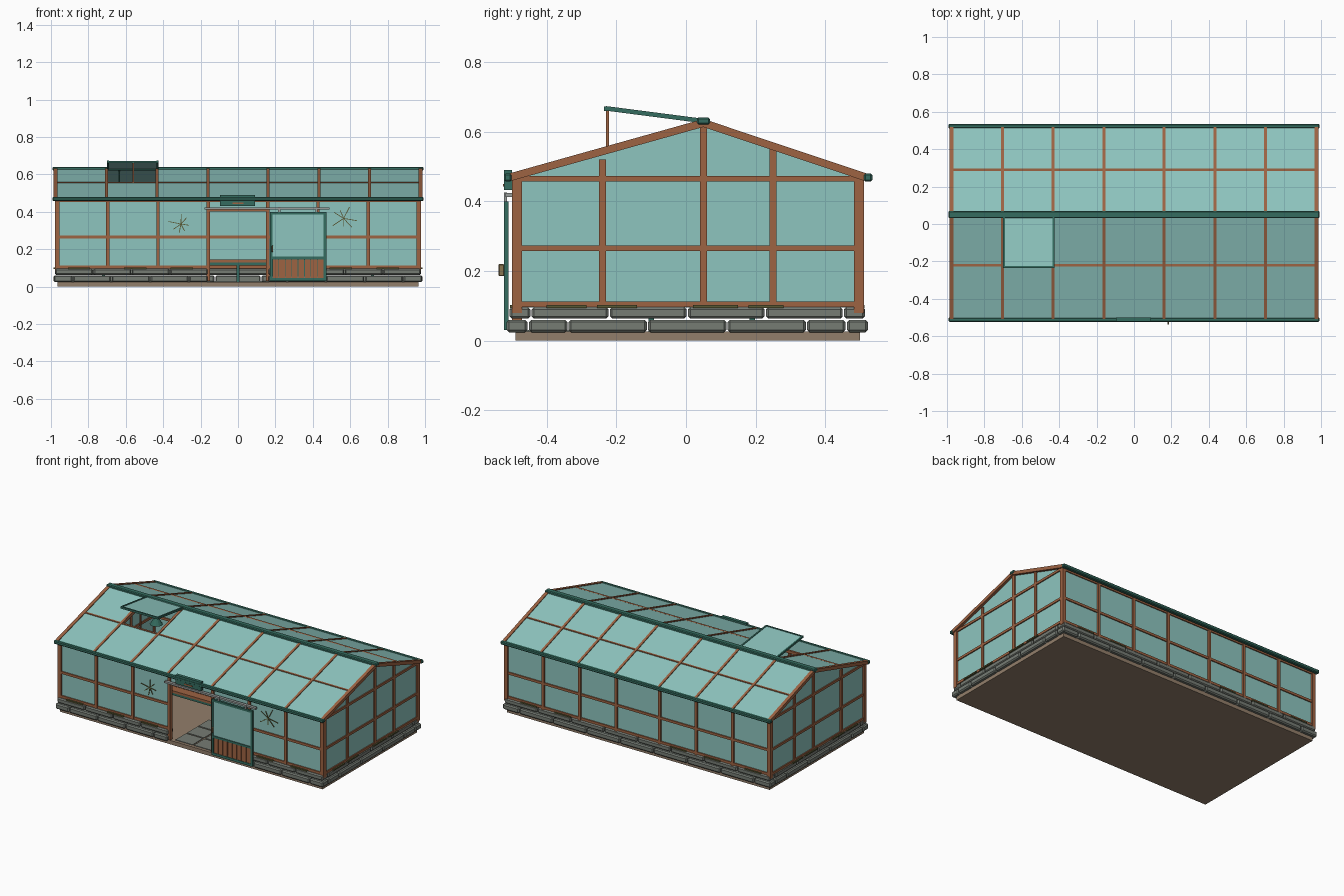
import bpy, bmesh, math, random
from mathutils import Vector, Matrix

random.seed(4)
cube = bpy.data.objects.get("Cube")
if cube:
    bpy.data.objects.remove(cube)


def material(name, r, g, b):
    m = bpy.data.materials.new(name)
    m.use_nodes = True
    m.diffuse_color = (r, g, b, 1)
    m.node_tree.nodes["Principled BSDF"].inputs["Base Color"].default_value = (r, g, b, 1)
    return m


GLASS = material("pale_teal_glass", 0.27, 0.56, 0.52)
WOOD = material("warm_brown_wood", 0.34, 0.125, 0.055)
GREEN = material("dark_green_paint", 0.035, 0.15, 0.115)
STONE = material("grey_stone", 0.18, 0.2, 0.175)
EARTH = material("tan_floor", 0.29, 0.21, 0.145)
MOSS = material("olive_moss", 0.1, 0.1, 0.035)
METAL = material("grey_metal", 0.32, 0.34, 0.33)
BRASS = material("dull_brass", 0.25, 0.18, 0.08)


class Part:
    """Collects boxes, bars and rods into one object."""

    def __init__(self, name, mat, bevel=0):
        self.name, self.mat, self.bevel = name, mat, bevel
        self.bm = bmesh.new()

    def box(self, x0, x1, y0, y1, z0, z1):
        m = Matrix.Translation(((x0 + x1) / 2, (y0 + y1) / 2, (z0 + z1) / 2))
        m = m @ Matrix.Diagonal((x1 - x0, y1 - y0, z1 - z0, 1))
        bmesh.ops.create_cube(self.bm, size=1, matrix=m)

    def bar(self, p, q, across, thick, side=(1, 0, 0)):
        p, q, s = Vector(p), Vector(q), Vector(side)
        d = (q - p).normalized()
        n = s.cross(d).normalized()
        s = d.cross(n)
        m = Matrix((s, d, n)).transposed().to_4x4()
        m.translation = (p + q) / 2
        m = m @ Matrix.Diagonal((across, (q - p).length, thick, 1))
        bmesh.ops.create_cube(self.bm, size=1, matrix=m)

    def rod(self, x, y, z0, z1, r0, r1, sides=12):
        bmesh.ops.create_cone(self.bm, segments=sides, cap_ends=True, radius1=r0, radius2=r1,
                              depth=z1 - z0, matrix=Matrix.Translation((x, y, (z0 + z1) / 2)))

    def prism_x(self, outline, x0, x1):
        ends = [[self.bm.verts.new((x, y, z)) for y, z in outline] for x in (x0, x1)]
        self.bm.faces.new(ends[0])
        self.bm.faces.new(ends[1][::-1])
        for i in range(len(outline)):
            j = (i + 1) % len(outline)
            self.bm.faces.new((ends[0][i], ends[1][i], ends[1][j], ends[0][j]))

    def done(self):
        bmesh.ops.recalc_face_normals(self.bm, faces=self.bm.faces)
        mesh = bpy.data.meshes.new(self.name)
        self.bm.to_mesh(mesh)
        self.bm.free()
        mesh.materials.append(self.mat)
        ob = bpy.data.objects.new(self.name, mesh)
        bpy.context.collection.objects.link(ob)
        if self.bevel:
            mod = ob.modifiers.new("bevel", "BEVEL")
            mod.width, mod.segments = self.bevel, 1
        return ob


POSTS = [-0.967, -0.697, -0.428, -0.16, 0.16, 0.428, 0.697, 0.967]
FRONT, BACK, RIDGE, END = -0.485, 0.497, 0.05, 0.967
EAVE, TOP = 0.468, 0.625
DOOR_BAY, VENT_BAY = 3, 1


def roof(y):
    """Height of the rafter centre line at y."""
    run = (RIDGE - y) / (RIDGE + 0.51) if y < RIDGE else (y - RIDGE) / (0.52 - RIDGE)
    return TOP + (EAVE - TOP) * run


# Floor and entrance paving
floor = Part("floor_slab", EARTH)
floor.box(-0.965, 0.965, -0.49, 0.5, 0, 0.026)
floor.done()
paving = Part("entrance_paving", STONE)
for i in range(2):
    for j in range(3):
        x, y = -0.13 + i * 0.135, -0.47 + j * 0.12
        paving.box(x, x + 0.125, y, y + 0.11, 0.02, 0.03)
paving.done()

# Two courses of stone, open at the doorway
stones = Part("stone_base", STONE, 0.007)


def course(a, b, count, stagger, place):
    step = (b - a) / count
    cuts = [a] + [a + step * (i + 0.5) for i in range(count)] + [b] if stagger else \
        [a + step * i for i in range(count + 1)]
    for c, d in zip(cuts, cuts[1:]):
        place(c + 0.002, d - 0.002)


for z0, z1, out, stagger in ((0.024, 0.06, 0.012, True), (0.063, 0.097, 0.004, False)):
    f, b, e = -0.503 - out, 0.51 + out, 0.975 + out
    for lo, hi in ((-e, -0.16), (0.16, e)):
        course(lo, hi, 4, stagger, lambda c, d: stones.box(c, d, f, f + 0.06, z0, z1))
    course(-e, e, 8, stagger, lambda c, d: stones.box(c, d, b - 0.06, b, z0, z1))
    for s in (-1, 1):
        xa, xb = sorted((s * e, s * (e - 0.06)))
        course(f + 0.062, b - 0.062, 4, stagger, lambda c, d: stones.box(xa, xb, c, d, z0, z1))
stones.done()

# Moss on the stone ledge
moss = Part("moss", MOSS)
for s in (-1, 1):
    for y0, y1 in ((-0.4, -0.285), (-0.255, -0.14), (0.02, 0.15), (0.18, 0.28)):
        xa, xb = sorted((s * 0.955, s * 0.986))
        moss.box(xa, xb, y0, y1, 0.094, 0.102)
for x in (-0.85, -0.55, -0.3, 0.55, 0.8):
    moss.box(x - 0.06, x + 0.06, -0.506, -0.48, 0.094, 0.102)
    moss.box(x - 0.06, x + 0.06, 0.49, 0.513, 0.094, 0.102)
moss.done()

# Timber frame of the long walls
frame = Part("wall_frame", WOOD)
for wall in (FRONT, BACK):
    for i, x in enumerate(POSTS):
        jamb = wall == FRONT and i in (3, 4)
        w = 0.0125 if i in (0, 7) else 0.009
        frame.box(x - w, x + w, wall - 0.014, wall + 0.014, 0.03 if jamb else 0.08, EAVE)
    for i, (x0, x1) in enumerate(zip(POSTS, POSTS[1:])):
        door = wall == FRONT and i == DOOR_BAY
        for z in ((0.41, 0.46) if door else (0.105, 0.265, 0.46)):
            frame.box(x0, x1, wall - 0.01, wall + 0.01, z - 0.008, z + 0.008)
# Timber frame of the gable ends
for s in (-1, 1):
    xa, xb = sorted((s * (END - 0.01), s * (END + 0.011)))
    for y, top in ((-0.24, 0.52), (RIDGE, TOP), (0.25, roof(0.25))):
        frame.box(xa, xb, y - 0.0105, y + 0.0105, 0.1, top)
    for z in (0.104, 0.265, 0.465):
        frame.box(xa + 0.001, xb - 0.001, FRONT, BACK, z - 0.008, z + 0.008)
frame.done()

# Rafters and purlins
rafters = Part("roof_rafters", WOOD)
for i, x in enumerate(POSTS):
    x *= 1.01
    w = 0.022 if i in (0, 7) else 0.016
    for y in (-0.505, 0.515):
        rafters.bar((x, y, roof(y)), (x, RIDGE, TOP), w, 0.022)
for y in (-0.22, 0.29):
    rafters.box(-0.975, 0.975, y - 0.007, y + 0.007, roof(y) - 0.009, roof(y) + 0.009)
rafters.done()

# Wall panes
panes = Part("wall_glass", GLASS)
for i, (x0, x1) in enumerate(zip(POSTS, POSTS[1:])):
    panes.box(x0, x1, BACK - 0.003, BACK + 0.003, 0.095, EAVE)
    panes.box(x0, x1, FRONT - 0.003, FRONT + 0.003, 0.41 if i == DOOR_BAY else 0.095, EAVE)
gable = [(FRONT, 0.095), (BACK, 0.095), (BACK, EAVE), (RIDGE, TOP), (FRONT, EAVE)]
for s in (-1, 1):
    panes.prism_x(gable, s * END - 0.003, s * END + 0.003)
panes.done()

# Roof panes, with one left open below the vent
sheets = Part("roof_glass", GLASS)
for i, (x0, x1) in enumerate(zip(POSTS, POSTS[1:])):
    mid = (x0 + x1) / 2
    for y0, y1 in ((-0.505, -0.22), (-0.22, RIDGE), (0.29, RIDGE), (0.515, 0.29)):
        if i == VENT_BAY and (y0, y1) == (-0.22, RIDGE):
            continue
        sheets.bar((mid, y0, roof(y0) + 0.004), (mid, y1, roof(y1) + 0.004), x1 - x0, 0.005)
sheets.done()

# Ridge cap and gutters
trim = Part("ridge_and_gutters", GREEN, 0.005)
trim.box(-0.992, 0.992, 0.031, 0.069, 0.62, 0.641)
trim.box(-0.992, 0.992, -0.523, -0.5, 0.457, 0.48)
trim.box(-0.992, 0.992, 0.51, 0.535, 0.457, 0.48)
trim.done()

# Raised roof vent
x0, x1 = -0.7, -0.425
hinge, lip = Vector((0, 0.04, 0.632)), Vector((0, -0.23, 0.667))
vent = Part("vent_frame", GREEN)
for x in (x0 + 0.005, x1 - 0.005):
    vent.bar(hinge + Vector((x, 0, 0)), lip + Vector((x, 0, 0)), 0.01, 0.013)
for p in (hinge, lip):
    vent.box(x0, x1, p.y - 0.005, p.y + 0.005, p.z - 0.007, p.z + 0.006)
vent.done()
vent_pane = Part("vent_glass", GLASS)
cx = Vector(((x0 + x1) / 2, 0, 0))
vent_pane.bar(hinge + cx, lip + cx, x1 - x0 - 0.01, 0.006)
vent_pane.done()
prop = Part("vent_prop", WOOD)
prop.box(-0.565, -0.557, -0.229, -0.221, 0.55, 0.664)
prop.done()

# Hanging lamps
lamps = Part("hanging_lamps", GREEN)
for x in (-0.636, 0.636):
    lamps.rod(x, RIDGE, 0.5, 0.62, 0.004, 0.004, 8)
    lamps.rod(x, RIDGE, 0.465, 0.505, 0.04, 0.015)
lamps.done()

# Sliding door
y0, y1 = -0.523, -0.509
door = Part("door_frame", GREEN)
for x in (0.17, 0.458):
    door.box(x, x + 0.014, y0, y1, 0.03, 0.4)
for z, h in ((0.03, 0.016), (0.146, 0.014), (0.386, 0.014)):
    door.box(0.184, 0.458, y0, y1, z, z + h)
door.done()
pane = Part("door_glass", GLASS)
pane.box(0.18, 0.462, -0.518, -0.513, 0.158, 0.39)
pane.done()
backing = Part("door_panel_backing", GREEN)
backing.box(0.18, 0.462, -0.514, -0.511, 0.04, 0.15)
backing.done()
planks = Part("door_planks", WOOD)
step = 0.274 / 8
for i in range(8):
    planks.box(0.186 + i * step, 0.182 + (i + 1) * step, -0.52, -0.512, 0.046, 0.146)
planks.done()
handle = Part("door_handle", BRASS, 0.002)
handle.box(0.18, 0.188, -0.538, -0.522, 0.185, 0.22)
handle.done()
track = Part("door_track", METAL)
track.box(-0.18, 0.49, -0.518, -0.499, 0.412, 0.424)
for x in (0.22, 0.42):
    track.box(x - 0.006, x + 0.006, -0.522, -0.514, 0.395, 0.425)
track.done()

# Blank board above the door
board = Part("door_board", GREEN)
board.box(-0.095, 0.092, -0.522, -0.5, 0.432, 0.49)
board.done()
peg = Part("board_peg", WOOD)
peg.box(-0.03, 0.03, -0.525, -0.515, 0.442, 0.45)
peg.done()

# Cracks in the front panes
cracks = Part("glass_cracks", MOSS)
for x, z in ((-0.305, 0.335), (0.565, 0.365)):
    c = Vector((x, FRONT - 0.005, z))
    for k in range(7):
        a = k * math.tau / 7 + random.uniform(-0.3, 0.3)
        d = Vector((math.cos(a), 0, math.sin(a))) * random.uniform(0.04, 0.075)
        cracks.bar(c, c + d, 0.004, 0.004, (0, 1, 0))
cracks.done()

# Potting bench
bench = Part("bench_top", WOOD)
for i in range(5):
    y = -0.11 + i * 0.065
    bench.box(-0.75, 0.75, y, y + 0.058, 0.13, 0.145)
bench.done()
legs = Part("bench_legs", GREEN)
for y in (-0.1, 0.19):
    legs.box(-0.74, 0.74, y - 0.007, y + 0.007, 0.114, 0.13)
    for x in (-0.72, 0, 0.72):
        legs.box(x - 0.008, x + 0.008, y - 0.008, y + 0.008, 0.024, 0.13)
legs.done()
